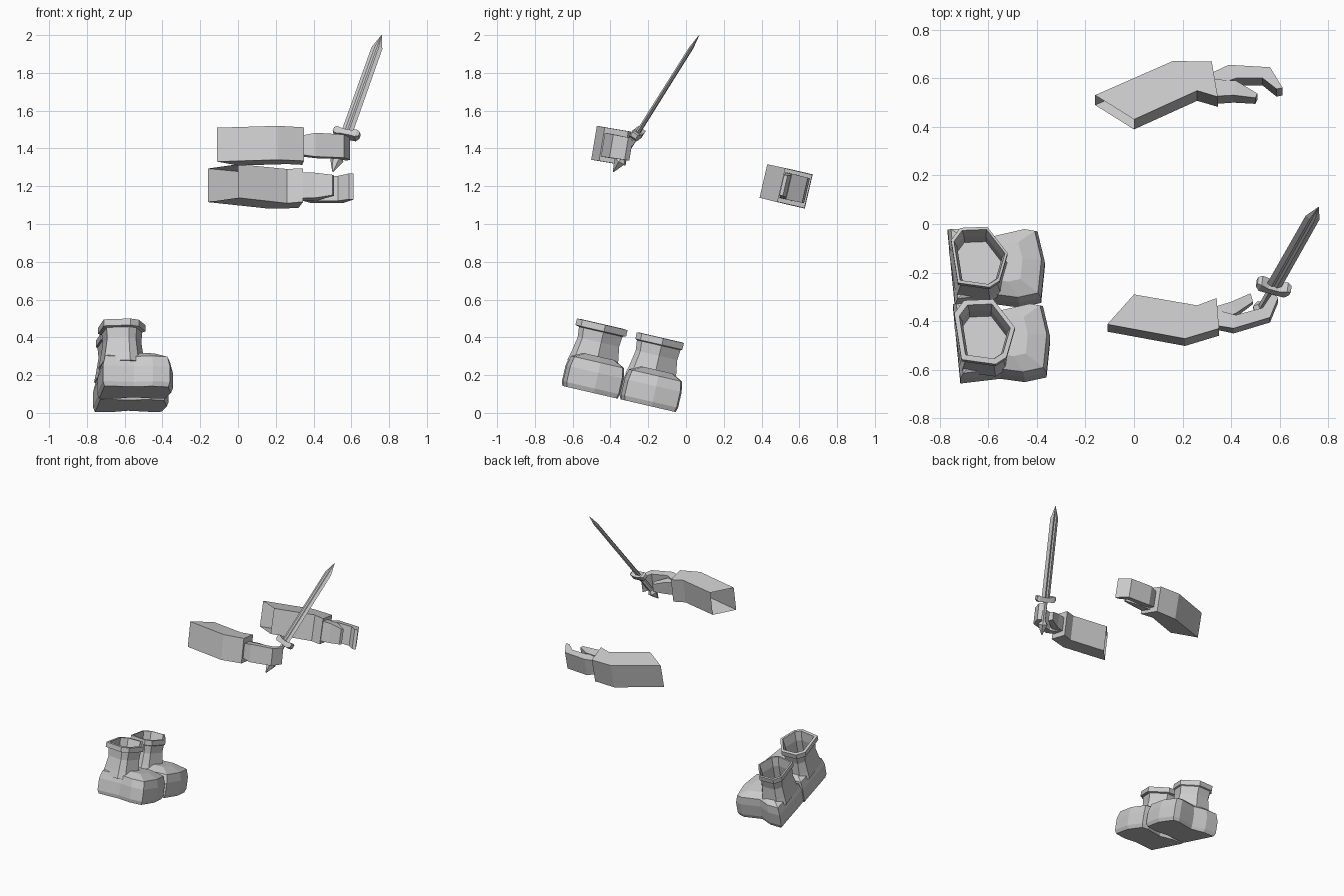
import bpy, bmesh, math
from mathutils import Vector

if "Cube" in bpy.data.objects:
    bpy.data.objects.remove(bpy.data.objects["Cube"])


def loft(name, rings, cap_start=True, cap_end=True):
    """Skin equal-length rings of points into one flat-shaded mesh."""
    bm = bmesh.new()
    loops = [[bm.verts.new(p) for p in r] for r in rings]
    n = len(rings[0])
    for a, b in zip(loops, loops[1:]):
        for i in range(n):
            j = (i + 1) % n
            bm.faces.new((a[i], a[j], b[j], b[i]))
    if cap_start:
        bm.faces.new(loops[0][::-1])
    if cap_end:
        bm.faces.new(loops[-1])
    bmesh.ops.recalc_face_normals(bm, faces=bm.faces)
    me = bpy.data.meshes.new(name)
    bm.to_mesh(me)
    bm.free()
    ob = bpy.data.objects.new(name, me)
    bpy.context.collection.objects.link(ob)
    return ob


def slab(name, sections, tilt, plane, cap_start=True):
    """Loft of quads; a section is (x1, y1, x2, y2, half height) on a rolled plane."""
    y0, z0 = plane
    up = Vector((0, math.sin(tilt), math.cos(tilt)))
    rings = []
    for x1, y1, x2, y2, h in sections:
        a = Vector((x1, y1, z0 - math.tan(tilt) * (y1 - y0)))
        b = Vector((x2, y2, z0 - math.tan(tilt) * (y2 - y0)))
        rings.append([a - up * h, b - up * h, b + up * h, a + up * h])
    return loft(name, rings, cap_start)


# Near arm: open sleeve, mitten fingers curled round the grip, thumb
T, P = math.radians(9.5), (-0.38, 1.412)
slab("near_sleeve", [(0.0, -.305, -.11, -.428, .091), (.26, -.35, .21, -.487, .091),
                     (.34, -.32, .35, -.445, .09)], T, P, False)
P = (-0.38, 1.41)
slab("near_fingers", [(.33, -.36, .33, -.425, .05), (.42, -.385, .41, -.44, .064),
                      (.53, -.355, .56, -.395, .062), (.573, -.29, .593, -.315, .06)], T, P)
slab("near_thumb", [(.33, -.35, .33, -.41, .05), (.40, -.328, .42, -.375, .048),
                    (.48, -.29, .49, -.325, .03)], T, P)

# Far arm: open sleeve with relaxed hand
T, P = math.radians(13), (0.53, 1.2)
slab("far_sleeve", [(0.0, .41, -.16, .51, .091), (.26, .528, .16, .65, .093),
                    (.345, .503, .32, .648, .091)], T, P, False)
P = (0.58, 1.19)
slab("far_fingers", [(.32, .555, .32, .61, .055), (.42, .585, .39, .64, .068),
                     (.53, .585, .56, .63, .068), (.587, .54, .612, .545, .07)], T, P)
slab("far_thumb", [(.33, .51, .33, .58, .07), (.41, .515, .42, .575, .068),
                   (.50, .507, .508, .525, .055)], T, P)

# Sword frame: d along the blade, s along the guard, n across the flat
O = Vector((.573, -.26, 1.475))
d = (Vector((.76, .07, 2.0)) - O)
L = d.length
d.normalize()
s = Vector((.14, -.04, -.03))
s = (s - d * s.dot(d)).normalized()
n = d.cross(s)


def sw(a, b, c):
    return O + s * a + n * b + d * c


def blade_ring(c, w, t):
    # Flattened section with a shallow groove down each face
    prof = [(1, 0), (.35, 1), (0, .5), (-.35, 1), (-1, 0), (-.35, -1), (0, -.5), (.35, -1)]
    return [sw(x * w, y * t, c) for x, y in prof]


def poly_ring(c, r, k=6):
    return [sw(r * math.cos(i * math.tau / k), r * math.sin(i * math.tau / k), c) for i in range(k)]


loft("blade", [blade_ring(0, .031, .011), blade_ring(L - .085, .030, .010),
               blade_ring(L, .001, .001)])
loft("guard", [[sw(a, -b, c - h), sw(a, b, c - h), sw(a, b, c + h), sw(a, -b, c + h)]
               for a, b, c, h in ((-.072, .016, .008, .012), (-.055, .024, .004, .022),
                                  (-.022, .026, 0, .016), (.022, .026, 0, .016),
                                  (.055, .024, .004, .022), (.072, .016, .008, .012))])
loft("grip", [poly_ring(-.17, .017), poly_ring(0, .017)])
loft("pommel", [poly_ring(-.245, .003), poly_ring(-.2, .024), poly_ring(-.172, .036),
                poly_ring(-.15, .02)])

# Boots: built in a frame rolled 13 degrees about x, second is a shifted copy
R = math.radians(13)
FOOT = [(-.715, -.678), (-.55, -.658), (-.45, -.672), (-.36, -.652), (-.345, -.50),
        (-.375, -.37), (-.42, -.362), (-.56, -.395), (-.65, -.362), (-.745, -.362)]
SHAFT = [(-.71, -.655), (-.74, -.46), (-.70, -.405), (-.58, -.40), (-.49, -.52),
         (-.525, -.645), (-.57, -.675)]


def boot(side, dx, dv, lip):
    def place(outline, w, k, cx, cv, lift=0.0):
        out = []
        for x, v in outline:
            x, v = cx + (x - cx) * k, cv + (v - cv) * k
            ww = w + lift * (-.6 - x) - .008
            x, v = x + dx, v + dv
            out.append((x, v * math.cos(R) + ww * math.sin(R),
                        -v * math.sin(R) + ww * math.cos(R)))
        return out
    f = lambda w, k, lift=0.0: place(FOOT, w, k, -.55, -.515, lift)
    g = lambda w, k: place(SHAFT, w, k, -.61, -.53)
    # Foot block with a softened top
    loft(side + "_boot_foot", [f(0, .95), f(.025, 1), f(.11, 1), f(.165, .93), f(.195, .55)])
    # Hollow shaft, waisted in the middle, with a rolled lip
    loft(side + "_boot_shaft", [g(.14, 1.0), g(.19, .92), g(.27, .82), g(.325, .86),
                                g(.33, lip), g(.365, lip), g(.367, .84),
                                g(.3, .74), g(.2, .74)])


boot("near", 0, 0, 1.0)
boot("far", -.022, .315, .93)
